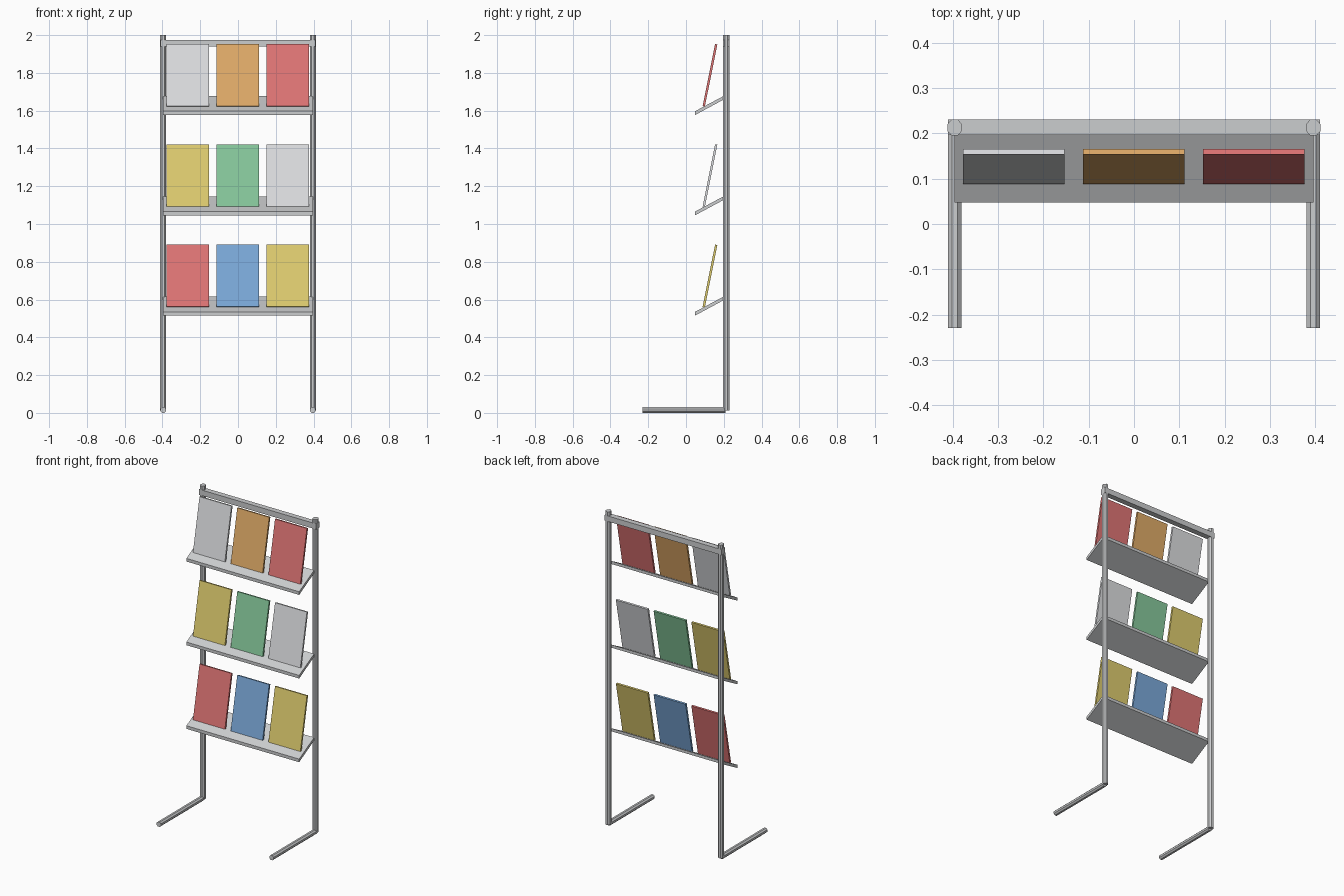
import bpy
import bmesh
from math import pi, cos
from mathutils import Matrix, Vector

cube = bpy.data.objects.get("Cube")
if cube:
    bpy.data.objects.remove(cube)


def material(name, rgb):
    m = bpy.data.materials.new(name)
    m.use_nodes = True
    m.diffuse_color = (*rgb, 1)
    m.node_tree.nodes["Principled BSDF"].inputs["Base Color"].default_value = (*rgb, 1)
    return m


METAL = material("grey metal", (0.60, 0.61, 0.62))
COLOURS = {
    "white": material("white card", (0.72, 0.73, 0.75)),
    "orange": material("orange card", (0.75, 0.41, 0.14)),
    "red": material("red card", (0.75, 0.18, 0.18)),
    "yellow": material("yellow card", (0.74, 0.61, 0.16)),
    "green": material("green card", (0.24, 0.58, 0.33)),
    "blue": material("blue card", (0.20, 0.40, 0.70)),
}


def add(name, bm, mat):
    bmesh.ops.recalc_face_normals(bm, faces=bm.faces)
    mesh = bpy.data.meshes.new(name)
    bm.to_mesh(mesh)
    bm.free()
    mesh.materials.append(mat)
    obj = bpy.data.objects.new(name, mesh)
    bpy.context.collection.objects.link(obj)
    return obj


def box(name, low, high, mat):
    low, high = Vector(low), Vector(high)
    bm = bmesh.new()
    bmesh.ops.create_cube(bm, size=1)
    bmesh.ops.scale(bm, vec=high - low, verts=bm.verts)
    bmesh.ops.translate(bm, vec=(low + high) / 2, verts=bm.verts)
    return add(name, bm, mat)


def octagonal_bar(name, start, end, width, depth, mat):
    """Eight-sided bar; width is along x, depth across it."""
    start, end = Vector(start), Vector(end)
    axis = end - start
    bm = bmesh.new()
    r = 0.5 / cos(pi / 8)
    bmesh.ops.create_cone(bm, cap_ends=True, segments=8, radius1=r, radius2=r, depth=1)
    bmesh.ops.rotate(bm, matrix=Matrix.Rotation(pi / 8, 3, "Z"), verts=bm.verts)
    bmesh.ops.scale(bm, vec=(width, depth, axis.length), verts=bm.verts)
    if abs(axis.y) > abs(axis.z):
        bmesh.ops.rotate(bm, matrix=Matrix.Rotation(pi / 2, 3, "X"), verts=bm.verts)
    bmesh.ops.translate(bm, vec=(start + end) / 2, verts=bm.verts)
    return add(name, bm, mat)


def extruded(name, profile, x0, x1, mat):
    """Extrude a (y, z) profile along x."""
    bm = bmesh.new()
    face = bm.faces.new([bm.verts.new((x0, y, z)) for y, z in profile])
    ext = bmesh.ops.extrude_face_region(bm, geom=[face])
    moved = [v for v in ext["geom"] if isinstance(v, bmesh.types.BMVert)]
    bmesh.ops.translate(bm, vec=(x1 - x0, 0, 0), verts=moved)
    return add(name, bm, mat)


# Posts and forward-reaching feet
for side, x in (("left", 0.396), ("right", -0.396)):
    octagonal_bar(side + "_post", (x, 0.213, 0.012), (x, 0.213, 2), 0.032, 0.036, METAL)
    octagonal_bar(side + "_foot", (x, -0.23, 0.015), (x, 0.21, 0.015), 0.030, 0.030, METAL)

# Top rail between the posts
box("top_rail", (-0.411, 0.196, 1.94), (0.411, 0.231, 1.975), METAL)

# Sloping shelves, each carrying three leaning panels
ROWS = (
    ("bottom", 0.515, ("red", "blue", "yellow")),
    ("middle", 1.046, ("yellow", "green", "white")),
    ("top", 1.577, ("white", "orange", "red")),
)
for row, z, colours in ROWS:
    shelf = [(0.048, z), (0.198, z + 0.081), (0.198, z + 0.100), (0.048, z + 0.020)]
    extruded(row + "_shelf", shelf, -0.396, 0.396, METAL)
    panel = [(0.088, z + 0.047), (0.100, z + 0.045), (0.166, z + 0.374), (0.154, z + 0.376)]
    for place, x, colour in zip(("right", "centre", "left"), (-0.266, -0.001, 0.264), colours):
        extruded(f"{row}_{place}_panel", panel, x - 0.112, x + 0.112, COLOURS[colour])
